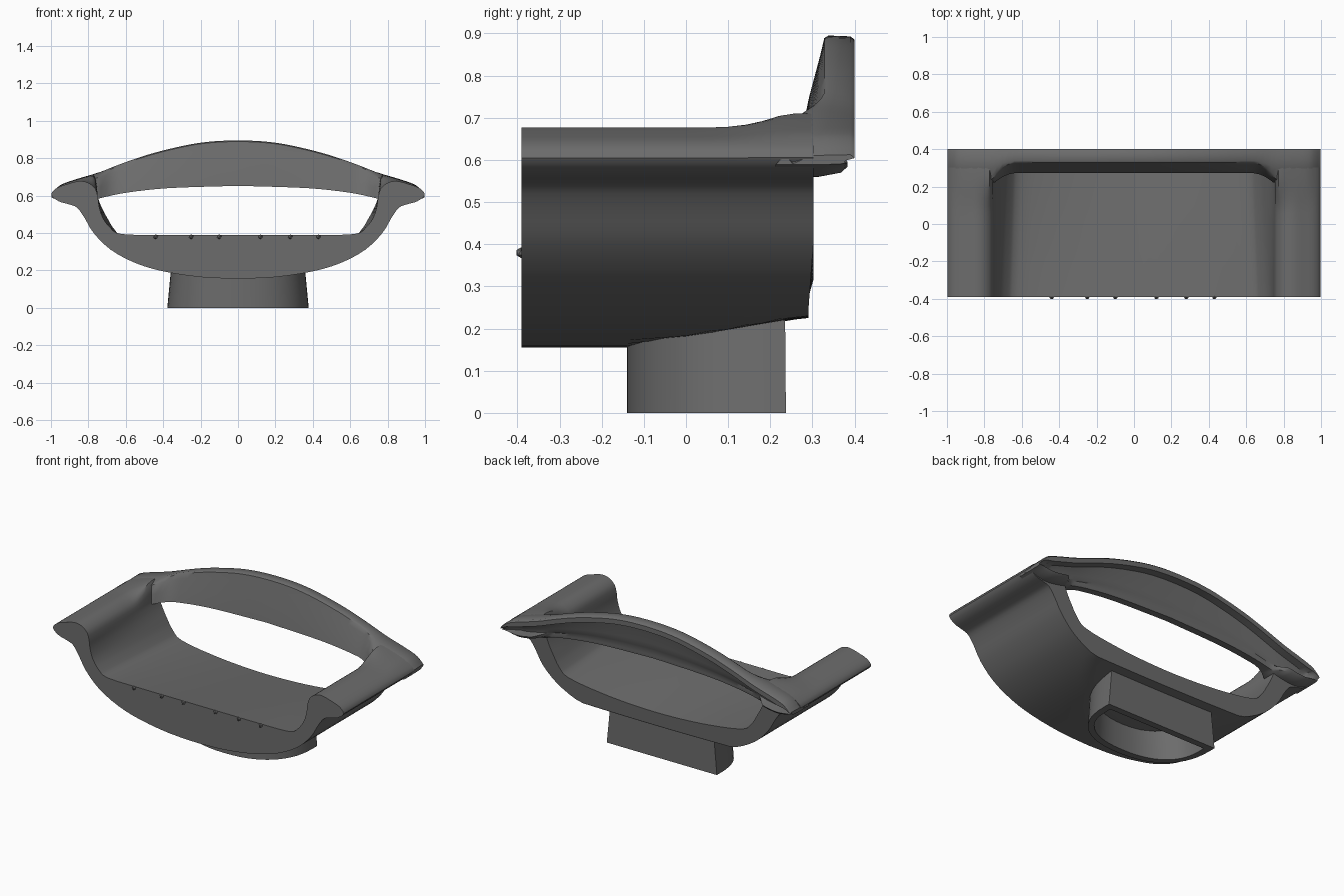
import bpy, bmesh, math

cube = bpy.data.objects.get("Cube")
if cube:
    bpy.data.objects.remove(cube, do_unlink=True)

grey = bpy.data.materials.new("dark grey")
grey.use_nodes = True
grey.diffuse_color = (0.15, 0.15, 0.15, 1)
grey.node_tree.nodes["Principled BSDF"].inputs["Base Color"].default_value = grey.diffuse_color


def finish(name, bm):
    bmesh.ops.recalc_face_normals(bm, faces=bm.faces)
    mesh = bpy.data.meshes.new(name)
    bm.to_mesh(mesh)
    bm.free()
    mesh.materials.append(grey)
    ob = bpy.data.objects.new(name, mesh)
    bpy.context.collection.objects.link(ob)
    bpy.ops.object.select_all(action='DESELECT')
    ob.select_set(True)
    bpy.context.view_layer.objects.active = ob
    bpy.ops.object.shade_smooth_by_angle(angle=math.radians(40))


def loft(name, rings, closed=False):
    """Skin a list of closed rings that share a point count."""
    bm = bmesh.new()
    loops = [[bm.verts.new(p) for p in ring] for ring in rings]
    pairs = list(zip(loops, loops[1:]))
    if closed:
        pairs.append((loops[-1], loops[0]))
    else:
        bm.faces.new(loops[0])
        bm.faces.new(loops[-1])
    for a, b in pairs:
        n = len(a)
        for i in range(n):
            j = (i + 1) % n
            bm.faces.new((a[i], a[j], b[j], b[i]))
    finish(name, bm)


def spline(pts, steps=3):
    """Smooth an open list of 2D points."""
    out = []
    for i in range(len(pts) - 1):
        p0, p1 = pts[max(i - 1, 0)], pts[i]
        p2, p3 = pts[i + 1], pts[min(i + 2, len(pts) - 1)]
        for s in range(steps):
            t = s / steps
            out.append(tuple(
                0.5 * (2 * b + (c - a) * t + (2 * a - 5 * b + 4 * c - d) * t * t
                       + (3 * b - a - 3 * c + d) * t ** 3)
                for a, b, c, d in zip(p0, p1, p2, p3)))
    return out + [pts[-1]]


def clamp(v):
    return max(0.0, min(1.0, v))


def smooth(v):
    v = clamp(v)
    return v * v * (3 - 2 * v)


def interp(pts, x):
    for (x0, z0), (x1, z1) in zip(pts, pts[1:]):
        if x <= x1:
            return z0 + (z1 - z0) * (x - x0) / (x1 - x0)
    return pts[-1][1]


# Half outlines: shell and arm roll, then the inside of the trough
outer = spline([(0, .155), (.2, .164), (.4, .195), (.55, .24), (.68, .31), (.772, .40),
                (.82, .48), (.86, .535), (.9, .552), (.96, .57), (.998, .605), (.97, .64),
                (.91, .662), (.85, .677), (.80, .668), (.762, .635), (.748, .585)])
inner = spline([(.748, .585), (.742, .54), (.722, .48), (.68, .425), (.62, .394),
                (.4, .39), (.2, .39), (0, .39)])[1:]
arch = spline([(0, .895), (.12, .891), (.26, .873), (.45, .828), (.6, .779), (.74, .727),
               (.87, .688), (.95, .658), (1, .61)])
under = spline([(0, .652), (.37, .64), (.6, .615), (.72, .59), (.8, .57), (.9, .56), (1, .59)])


def body_ring(y):
    base = 0.155 + 0.07 * clamp((y + 0.14) / 0.42)
    t = (y + 0.39) / 0.69
    blend = smooth((y - 0.06) / 0.2)
    half = []
    for x, z in outer:
        top = blend * clamp((z - 0.6) / 0.05)
        low = clamp((0.4 - z) / 0.2)
        z = max(z, base + 0.02 * x * x) + top * max(0, interp(arch, x) - z - 0.004)
        half.append((x, y - 0.015 * low * (y > 0.29), z))
    for x, z in inner:
        sag = clamp((0.56 - z) / 0.17) * (1 - (x / 0.76) ** 2)
        taper = 0.035 * t * clamp((0.585 - z) / 0.1)
        half.append((x * (1 - taper), y, z - 0.075 * t * sag))
    return half + [(-x, yy, z) for x, yy, z in reversed(half[1:-1])]


loft("seat_shell", [body_ring(y) for y in
                    (-.39, -.38, -.25, -.14, 0, .06, .1, .14, .18, .22, .26, .29, .302)])


# Arched backrest: leaning panel with a rim, filleted joints and scooped arm ends
def back_ring(x):
    a = abs(x)
    top, low = interp(arch, a), interp(under, a)
    h = top - low
    flare = clamp((a - 0.63) / 0.125) ** 2
    tip = smooth((a - 0.9) / 0.08)
    scoop = smooth((a - 0.72) / 0.08)
    lip = min(0.04, h * 0.35)
    deep = 0.33 + 0.05 * tip
    floor = 0.318 + 0.05 * scoop
    return [(x, 0.272 - 0.06 * flare, low), (x, 0.292 - 0.07 * flare, low + h * 0.4),
            (x, 0.318 - 0.08 * flare, low + h * 0.8),
            (x, 0.328 - 0.075 * flare, top - 0.006 - 0.018 * flare),
            (x, 0.338 - 0.04 * flare, top - 0.004 * flare),
            (x, 0.39, top - 0.002), (x, 0.4, top - 0.01), (x, 0.4, top - lip),
            (x, 0.355 + 0.035 * tip, top - lip - 0.004), (x, deep, low + h * 0.4),
            (x, deep - 0.005, low + h * 0.25),
            (x, floor + 0.015 * scoop, low + h * 0.2), (x, floor, low + h * 0.08),
            (x, 0.315, low)]


count = 72
loft("backrest", [back_ring(0.996 * math.sin(math.pi * (i / count - 0.5)))
                  for i in range(count + 1)])


# Hollow D-shaped pedestal, flat at the rear
def d_ring(w, y0, y1, z, n=28):
    pts = [(w, y1, z)]
    for i in range(n + 1):
        c, s = math.cos(math.pi * i / n), math.sin(math.pi * i / n)
        pts.append((w * math.copysign(abs(c) ** 0.85, c),
                    y1 - 0.04 - (y1 - 0.04 - y0) * s ** 0.85, z))
    return pts + [(-w, y1, z)]


loft("pedestal", [d_ring(.378, -.14, .237, 0), d_ring(.355, -.14, .235, .24),
                  d_ring(.315, -.1, .195, .24), d_ring(.335, -.1, .197, 0)], closed=True)

# Small studs along the front edge
bm = bmesh.new()
for x in (-.44, -.25, -.1, .12, .28, .43):
    ball = bmesh.ops.create_icosphere(bm, subdivisions=1, radius=0.013)
    bmesh.ops.translate(bm, verts=ball["verts"], vec=(x, -.391, .38))
finish("edge_studs", bm)
